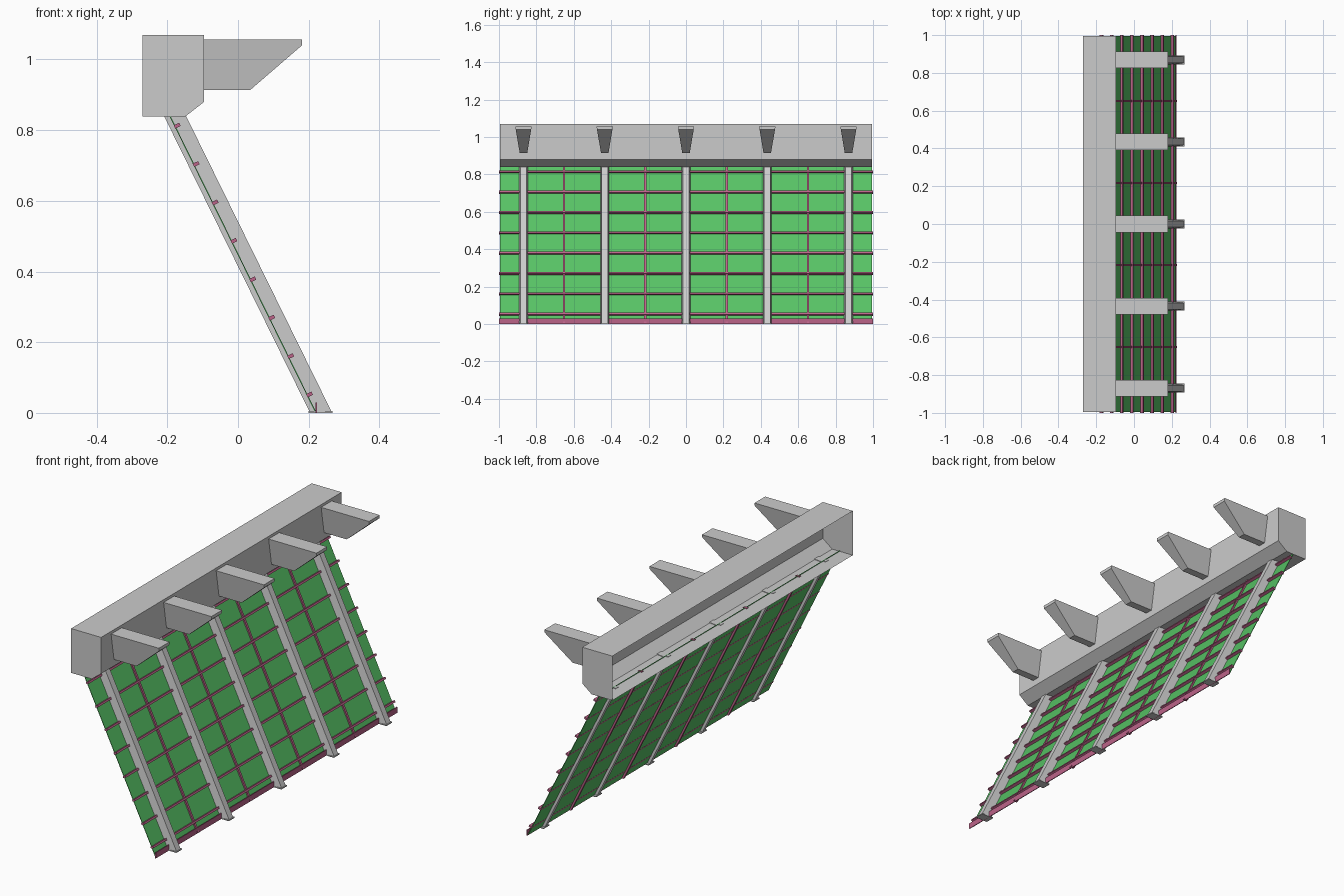
import bpy
import bmesh
import math

cube = bpy.data.objects.get("Cube")
if cube:
    bpy.data.objects.remove(cube, do_unlink=True)


def material(name, rgb):
    m = bpy.data.materials.new(name)
    m.use_nodes = True
    m.diffuse_color = (*rgb, 1)
    m.node_tree.nodes["Principled BSDF"].inputs["Base Color"].default_value = (*rgb, 1)
    return m


GREY = material("light grey", (0.6, 0.6, 0.6))
GREEN = material("panel green", (0.095, 0.54, 0.13))
PINK = material("dusky pink", (0.5, 0.125, 0.25))

TILT = math.atan(0.492)          # lean of the screen from vertical
C, S = math.cos(TILT), math.sin(TILT)


def lean(offset, z):
    """Point at height z, a given distance in front of the screen's back plane."""
    return 0.204 - 0.492 * z + offset / C, z


def prism(name, points, mat, y=0, open_edges=()):
    """Prism along y from (x, z, half width) points; open_edges leaves sides out."""
    bm = bmesh.new()
    near = [bm.verts.new((x, y - w, z)) for x, z, w in points]
    far = [bm.verts.new((x, y + w, z)) for x, z, w in points]
    bm.faces.new(near)
    bm.faces.new(far[::-1])
    n = len(points)
    for i in range(n):
        if i not in open_edges:
            j = (i + 1) % n
            bm.faces.new((near[i], far[i], far[j], near[j]))
    bmesh.ops.recalc_face_normals(bm, faces=bm.faces)
    mesh = bpy.data.meshes.new(name)
    bm.to_mesh(mesh)
    bm.free()
    mesh.materials.append(mat)
    obj = bpy.data.objects.new(name, mesh)
    bpy.context.collection.objects.link(obj)
    return obj


def sloped(name, back, front, bottom, top, half_back, half_front, mat, y=0):
    """Leaning bar with level ends, optionally tapering towards its front."""
    corners = [(back, bottom, half_back), (front, bottom, half_front),
               (front, top, half_front), (back, top, half_back)]
    return prism(name, [(*lean(o, z), w) for o, z, w in corners], mat, y)


# Header: a sheet housing that is open at the back
W = 0.995
prism("header_housing", [(-0.27, 0.838, W), (-0.15, 0.838, W), (-0.096, 0.88, W),
                         (-0.096, 1.07, W), (-0.27, 1.07, W)], GREY, open_edges=(4,))

# Screen panel and the skirt along the ground
sloped("screen_panel", 0.0135, 0.0165, 0.005, 0.842, W, W, GREEN)
prism("bottom_skirt", [(0.220, 0, 1), (0.224, 0, 1), (0.224, 0.03, 1), (0.220, 0.03, 1)], PINK)

# Horizontal rails, square to the slope
for i in range(8):
    x, z = lean(0.0215, 0.052 + i * 0.1087)
    section = [(x + C * a - S * b, z + S * a + C * b, 1)
               for a, b in ((-0.0085, -0.005), (0.0085, -0.005), (0.0085, 0.005), (-0.0085, 0.005))]
    prism(f"rail_{i + 1}", section, PINK)

# Posts, feet and brackets at five stations
SPACING = 0.4345
for i in range(5):
    y = (i - 2) * SPACING
    sloped(f"post_front_{i + 1}", 0.016, 0.056, 0.004, 0.841, 0.024, 0.017, GREY, y)
    sloped(f"post_back_{i + 1}", 0.0, 0.016, 0.004, 0.841, 0.011, 0.011, GREY, y)
    prism(f"foot_{i + 1}", [(0.2, 0, 0.024), (0.268, 0, 0.024),
                            (0.268, 0.005, 0.024), (0.2, 0.005, 0.024)], GREY, y)
    prism(f"bracket_{i + 1}", [(-0.096, 1.056, 0.044), (0.181, 1.056, 0.044), (0.181, 1.04, 0.0413),
                               (0.035, 0.914, 0.02), (-0.096, 0.914, 0.02)], GREY, y)

# Slim upright bars midway between the posts
for i in range(4):
    sloped(f"upright_bar_{i + 1}", 0.004, 0.024, 0.005, 0.842, 0.006, 0.006, PINK, (i - 1.5) * SPACING)
